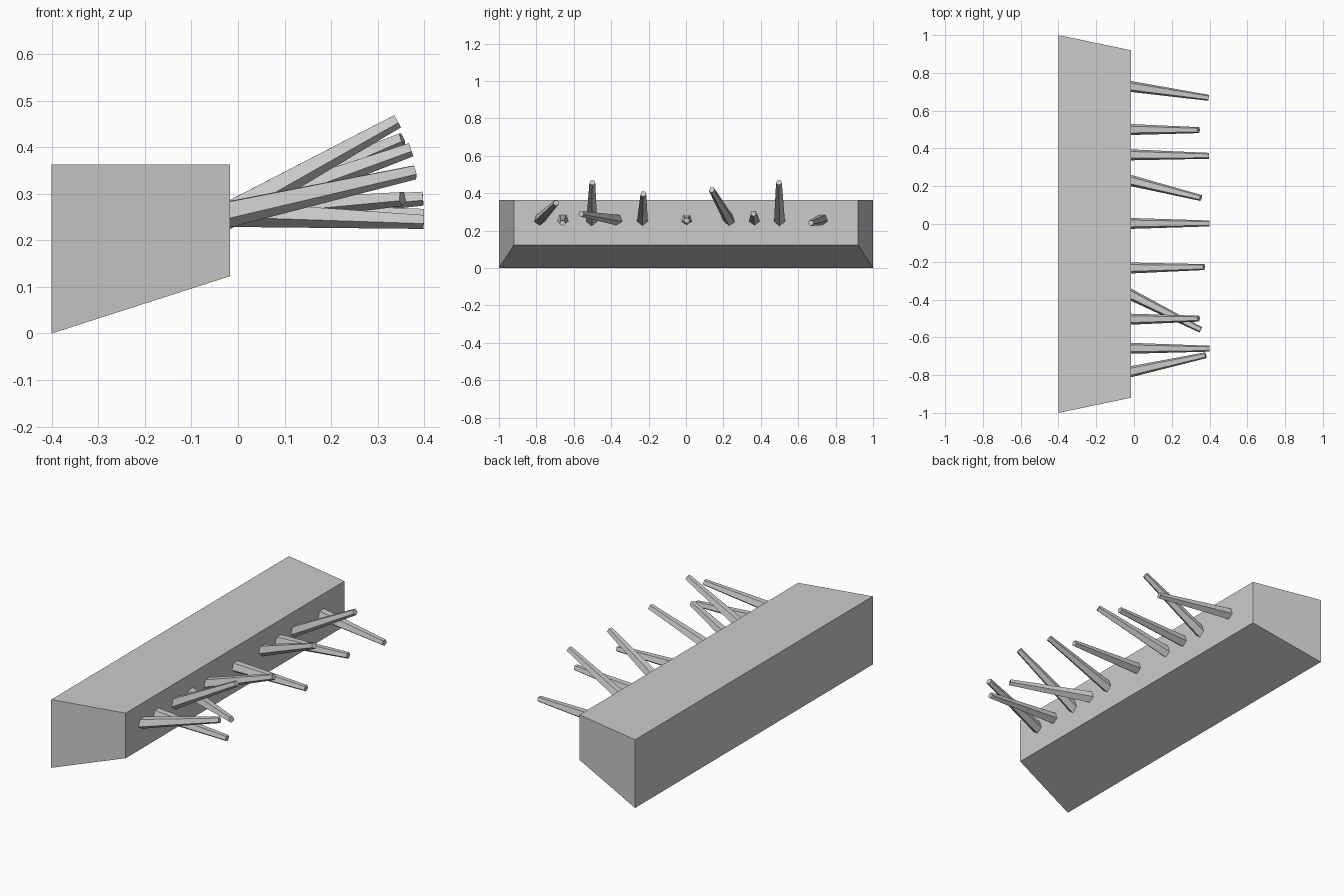
import bpy
from math import cos, sin, pi
from mathutils import Vector

if "Cube" in bpy.data.objects:
    bpy.data.objects.remove(bpy.data.objects["Cube"])


def make_object(name, verts, faces):
    mesh = bpy.data.meshes.new(name)
    mesh.from_pydata(verts, [], faces)
    mesh.validate()
    obj = bpy.data.objects.new(name, mesh)
    bpy.context.collection.objects.link(obj)
    return obj


def loft(name, ring_a, ring_b):
    """Closed solid between two rings with equal point counts."""
    n = len(ring_a)
    faces = [(i, (i + 1) % n, n + (i + 1) % n, n + i) for i in range(n)]
    faces += [tuple(reversed(range(n))), tuple(range(n, 2 * n))]
    return make_object(name, ring_a + ring_b, faces)


def rect(x, half_y, z0, z1):
    return [(x, -half_y, z0), (x, half_y, z0), (x, half_y, z1), (x, -half_y, z1)]


# Wedge-shaped backing block with bevelled ends and underside
FACE_X = -0.017
loft("backing_block", rect(-0.4, 1.0, 0.0, 0.363), rect(FACE_X, 0.92, 0.123, 0.363))

# Tapered five-sided pegs: base y, tip (x, y, z)
BASE_Z, BASE_R, TIP_R, SIDES, EMBED = 0.259, 0.031, 0.0165, 5, 0.02
pegs = [
    (0.728, (0.395, 0.668, 0.241)),
    (0.500, (0.342, 0.497, 0.457)),
    (0.366, (0.397, 0.361, 0.291)),
    (0.230, (0.353, 0.138, 0.417)),
    (0.003, (0.399, 0.003, 0.254)),
    (-0.233, (0.371, -0.228, 0.396)),
    (-0.374, (0.353, -0.560, 0.290)),
    (-0.504, (0.342, -0.501, 0.457)),
    (-0.658, (0.399, -0.660, 0.241)),
    (-0.782, (0.379, -0.695, 0.347)),
]


def pentagon(centre, side, up, r):
    # Flat on top, one corner pointing down
    angles = [-pi / 2 + 2 * pi * i / SIDES for i in range(SIDES)]
    return [centre + side * (r * cos(a)) + up * (r * sin(a)) for a in angles]


for i, (y, tip) in enumerate(pegs, 1):
    base, tip = Vector((FACE_X, y, BASE_Z)), Vector(tip)
    axis = (tip - base).normalized()
    side = Vector((0, 0, 1)).cross(axis).normalized()
    up = axis.cross(side)
    loft(f"peg_{i:02d}",
         pentagon(base - axis * EMBED, side, up, BASE_R),
         pentagon(tip, side, up, TIP_R))
